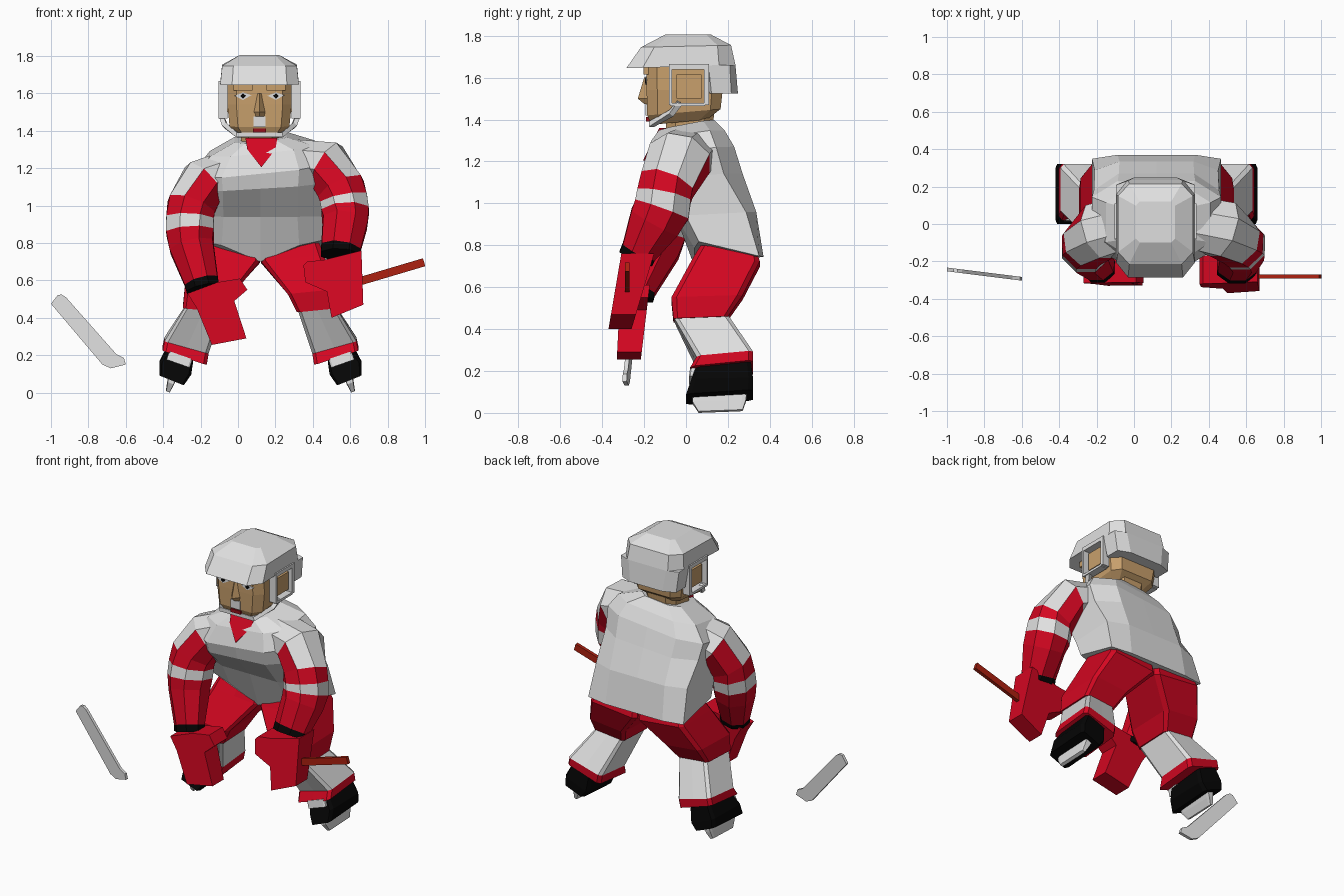
import bpy, bmesh, math
from mathutils import Vector

if "Cube" in bpy.data.objects:
    bpy.data.objects.remove(bpy.data.objects["Cube"])

CX = 0.12  # body centre line


def mat(name, r, g, b):
    m = bpy.data.materials.new(name)
    m.diffuse_color = (r, g, b, 1)
    m.use_nodes = True
    m.node_tree.nodes["Principled BSDF"].inputs["Base Color"].default_value = m.diffuse_color
    return m


WHITE = mat("white", .74, .74, .74)
RED = mat("red", .65, .002, .015)
BLACK = mat("black", .0015, .0015, .0015)
SKIN = mat("skin", .58, .35, .15)
WOOD = mat("stick_red", .42, .015, .005)
LIP = mat("lip_red", .3, .005, .01)
MATS = [WHITE, RED, BLACK, SKIN, WOOD, LIP]


def finish(name, bm, colour):
    """colour(face_index, normal) -> material"""
    bmesh.ops.recalc_face_normals(bm, faces=bm.faces)
    bm.normal_update()
    for i, f in enumerate(bm.faces):
        f.material_index = MATS.index(colour(i, f.normal))
    me = bpy.data.meshes.new(name)
    bm.to_mesh(me)
    bm.free()
    for m in MATS:
        me.materials.append(m)
    ob = bpy.data.objects.new(name, me)
    bpy.context.collection.objects.link(ob)
    return ob


def loft(name, rings, mats, rule=None):
    """Skin closed rings; mats holds one material per segment, None means use rule(normal)."""
    bm = bmesh.new()
    vs = [[bm.verts.new(p) for p in r] for r in rings]
    n = len(rings[0])
    for a, b in zip(vs, vs[1:]):
        for i in range(n):
            bm.faces.new((a[i], a[(i + 1) % n], b[(i + 1) % n], b[i]))
    bm.faces.new(vs[0])
    bm.faces.new(vs[-1])
    segs = len(rings) - 1

    def colour(i, nor):
        s = i // n if i < n * segs else (0 if i == n * segs else segs - 1)
        m = mats[min(s, len(mats) - 1)]
        return m if m else rule(nor)
    return finish(name, bm, colour)


def ring(cx, hw, yf, yb, zf, zb=None, slope=0, k=.4, kv=None):
    """Chamfered rectangle with front and back mid points, z runs from zf in front to zb behind."""
    zb = zf if zb is None else zb
    c, d = 1 - k, 1 - (k if kv is None else kv)
    pts = []
    for u, v in ((1, -d), (1, d), (c, 1), (0, 1), (-c, 1), (-1, d), (-1, -d), (-c, -1), (0, -1), (c, -1)):
        t = (v + 1) / 2
        pts.append((cx + hw * u, yf + (yb - yf) * t, zf + (zb - zf) * t + slope * hw * u))
    return pts


def tube(name, path, mats, rule=None, n=8):
    """Path rows: x, y, z, radius across, radius front to back."""
    rings = []
    P = [Vector(p[:3]) for p in path]
    for i, p in enumerate(path):
        t = (P[min(i + 1, len(P) - 1)] - P[max(i - 1, 0)]).normalized()
        ref = Vector((0, 1, 0)) if abs(t.y) < .9 else Vector((0, 0, 1))
        v = (ref - t * t.dot(ref)).normalized()
        u = t.cross(v)
        k = 1 / math.cos(math.pi / n)
        ang = [2 * math.pi * (j + .5) / n for j in range(n)]
        rings.append([P[i] + u * p[3] * k * math.cos(a) + v * p[4] * k * math.sin(a) for a in ang])
    return loft(name, rings, mats, rule)


def prism(name, poly, m, front, back):
    """Extrude an x,z outline between depths front(x,z) and back(x,z)."""
    return loft(name, [[(x, front(x, z), z) for x, z in poly],
                       [(x, back(x, z), z) for x, z in poly]], [m])


def box(name, x0, x1, y0, y1, z0, z1, m):
    return prism(name, [(x0, z0), (x1, z0), (x1, z1), (x0, z1)], m, lambda x, z: y0, lambda x, z: y1)


# Jersey: hem dips to the middle in front, shoulders slope up to the right
hem = [(x, y, z if y > .2 else .70 + .42 * min(.28, abs(x - CX))) for x, y, z in
       ring(CX, .345, .04, .37, .80, .745, k=.4, kv=.13)]
loft("jersey", [
    hem,
    ring(CX, .33, -.05, .335, .94, .96, 0, k=.4, kv=.25),
    ring(CX, .335, -.18, .27, 1.09, 1.13, .06),
    ring(CX, .345, -.20, .23, 1.17, 1.25, .1),
    ring(CX + .01, .28, -.167, .185, 1.28, 1.33, .1),
    ring(CX, .14, -.13, .135, 1.34, 1.39, .1)], [WHITE])
# Collar insert
col = [(.04, 1.36), (.125, 1.36), (.21, 1.36), (.20, 1.30), (.125, 1.205), (.05, 1.30)]
prism("collar", col, RED, lambda x, z: -.208 + .5 * (z - 1.2), lambda x, z: -.17 + .5 * (z - 1.2))

# Legs, skates
for s, side in ((-1, "left"), (1, "right")):
    def R(d, hw, yf, yb, zf, zb, sl=0):
        return ring(CX + s * d, hw, yf, yb, zf, zb, sl * s, k=.15)
    loft(side + "_trousers", [
        R(.16, .155, .07, .335, .80, .78), R(.17, .168, .03, .352, .72, .71, .1),
        R(.275, .13, -.07, .27, .54, .55, .1), R(.305, .11, -.06, .20, .44, .45, .1)], [RED])
    loft(side + "_sock", [
        R(.30, .10, -.06, .20, .45, .46, .1), R(.395, .118, .05, .32, .24, .265, .28),
        R(.405, .118, .02, .32, .185, .215, .32)], [WHITE, RED])
    loft(side + "_skate_boot", [
        R(.43, .07, .045, .31, .19, .22, .4), R(.455, .085, .025, .32, .13, .135, .4),
        R(.475, .066, .0, .32, .065, .085, .4)], [BLACK])
    loft(side + "_skate_boot_tongue", [
        R(.425, .062, .02, .1, .20, .20, .35), R(.44, .062, .014, .1, .155, .155, .35)], [WHITE])
    loft(side + "_skate_blade", [
        R(.47, .022, .03, .29, .085, .085, .4), R(.48, .018, .03, .285, .05, .055, .4),
        R(.495, .01, .06, .27, .004, .012, .4)], [WHITE])


# Sleeves: outer shoulder panel white, inside and back red, then the bands and the cuff
def sleeve_rule(s):
    d = Vector((.75 * s, -.6, .35))
    return lambda n: WHITE if n.dot(d) > .33 and n.y > -.8 else RED


SLEEVE = [WHITE, None, RED, WHITE, RED, RED, BLACK]
tube("right_sleeve", [
    (.28, .015, 1.255, .10, .14), (.475, -.03, 1.215, .13, .15), (.55, -.09, 1.09, .128, .13),
    (.565, -.105, 1.035, .127, .13), (.573, -.115, .97, .127, .135), (.573, -.15, .91, .12, .125),
    (.55, -.225, .77, .105, .085), (.548, -.24, .735, .105, .085)], SLEEVE, sleeve_rule(1))
tube("left_sleeve", [
    (-.02, .015, 1.205, .10, .14), (-.185, -.04, 1.125, .125, .15), (-.25, -.10, .995, .128, .13),
    (-.257, -.115, .93, .127, .13), (-.257, -.13, .86, .127, .13), (-.248, -.15, .78, .118, .12),
    (-.195, -.225, .59, .09, .08), (-.187, -.235, .555, .09, .08)], SLEEVE, sleeve_rule(-1))

# Gloves
prism("right_glove", [(.35, .68), (.37, .70), (.46, .71), (.66, .76), (.67, .47), (.50, .40),
                      (.475, .54), (.36, .59)], RED,
      lambda x, z: -.37 + .17 * (z - .4), lambda x, z: -.26 + .3 * (z - .4))
prism("left_glove", [(-.27, .53), (-.11, .59), (.01, .61), (.05, .55), (-.02, .49), (.045, .29),
                     (-.14, .255), (-.22, .45)], RED,
      lambda x, z: -.33 + .05 * (z - .26), lambda x, z: -.215 + .12 * (z - .26))

# Stick: handle end and separate blade
tube("stick_handle", [(.60, -.28, .58, .022, .011), (.995, -.28, .697, .022, .011)], [WOOD], n=4)
prism("stick_blade", [(-1, .475), (-.965, .52), (-.945, .525), (-.92, .51), (-.65, .205), (-.61, .185),
                      (-.6, .15), (-.68, .13), (-.725, .15)], WHITE,
      lambda x, z: -.295 + .05 * max(0, (-.6 - x) / .4) - .008,
      lambda x, z: -.295 + .05 * max(0, (-.6 - x) / .4) + .012)

# Head and neck
loft("neck", [ring(CX, .10, -.09, .11, 1.26), ring(CX, .11, -.1, .14, 1.46)], [SKIN])
FX = CX - .005
loft("head", [
    ring(FX, .12, -.165, .10, 1.375, 1.40, k=.28), ring(FX, .16, -.185, .165, 1.42, 1.45, k=.28),
    ring(FX, .172, -.188, .175, 1.54, k=.28), ring(FX, .17, -.188, .17, 1.68, k=.28)], [SKIN])
loft("nose", [
    [(FX - .016, -.18, 1.60), (FX, -.20, 1.60), (FX + .016, -.18, 1.60)],
    [(FX - .035, -.18, 1.50), (FX, -.23, 1.50), (FX + .035, -.18, 1.50)],
    [(FX - .03, -.18, 1.475), (FX, -.20, 1.475), (FX + .03, -.18, 1.475)]], [SKIN])
box("teeth", FX - .033, FX + .033, -.193, -.184, 1.42, 1.475, WHITE)
box("lips", FX - .035, FX + .035, -.19, -.165, 1.39, 1.412, LIP)
for s, side in ((-1, "left"), (1, "right")):
    x = FX + s * .088
    prism(side + "_eye", [(x - .045, 1.587), (x, 1.605), (x + .045, 1.59), (x, 1.565)], WHITE,
          lambda x, z: -.193, lambda x, z: -.185)
    prism(side + "_pupil", [(x - .016, 1.586), (x, 1.601), (x + .016, 1.586), (x, 1.571)], BLACK,
          lambda x, z: -.196, lambda x, z: -.19)
    box(side + "_brow", x - .05, x + .05, -.203, -.18, 1.615, 1.65, SKIN)
    # Helmet ear guard: thin frame with the ear inside it
    a, b = sorted((FX + s * .17, FX + s * .218))
    box(side + "_guard_front", a, b, -.082, -.068, 1.47, 1.65, WHITE)
    box(side + "_guard_top", a, b, -.08, .10, 1.64, 1.665, WHITE)
    box(side + "_guard_bottom", a, b, -.075, .09, 1.465, 1.48, WHITE)
    box(side + "_guard_back", a, b, .085, .11, 1.47, 1.665, WHITE)
    a, b = sorted((FX + s * .16, FX + s * .20))
    box(side + "_ear", a, b, -.045, .075, 1.50, 1.615, SKIN)

# Helmet dome, back skirt and chin strap
loft("helmet_dome", [
    ring(FX, .17, -.20, .20, 1.665, k=.3), ring(FX, .21, -.285, .236, 1.645, 1.66, k=.3),
    ring(FX, .20, -.215, .215, 1.745, 1.755, k=.3), ring(FX, .105, -.10, .12, 1.805, k=.2)], [WHITE])
loft("helmet_back", [ring(FX, .195, .09, .248, 1.525, k=.4), ring(FX, .21, .08, .236, 1.66, k=.35)], [WHITE])
tube("chin_strap", [
    (FX - .205, -.03, 1.48, .013, .013), (FX - .185, -.07, 1.43, .013, .013), (FX - .12, -.165, 1.378, .013, .013),
    (FX + .12, -.165, 1.378, .013, .013), (FX + .185, -.07, 1.43, .013, .013), (FX + .205, -.03, 1.48, .013, .013)],
    [WHITE], n=4)
